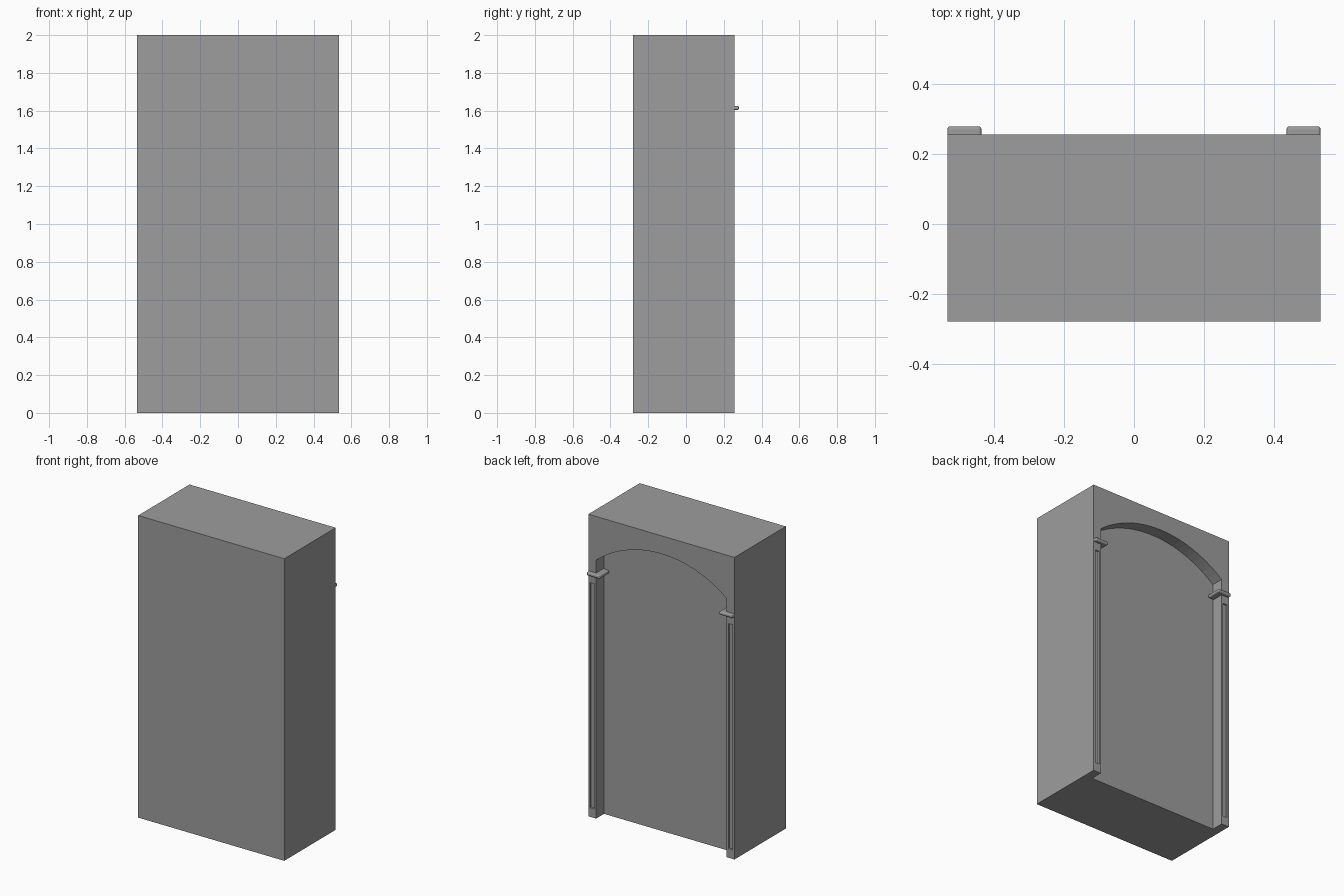
import bpy, bmesh, math, random

if "Cube" in bpy.data.objects:
    bpy.data.objects.remove(bpy.data.objects["Cube"])
random.seed(4)

W, YF, YR, YB = 0.535, -0.28, 0.175, 0.257   # half width, front, recess plane, back wall plane
PIL = 0.478                                   # inner edge of the pillars
RISE, CZ = 0.763, 1.117                       # arch radius and centre height
RING = 0.055                                  # arch stone height
CAPZ = 1.61

grey = bpy.data.materials.new("stone grey")
grey.diffuse_color = (0.34, 0.34, 0.34, 1)
grey.use_nodes = True
grey.node_tree.nodes["Principled BSDF"].inputs["Base Color"].default_value = grey.diffuse_color


def finish(bm, name):
    me = bpy.data.meshes.new(name)
    bm.to_mesh(me)
    bm.free()
    me.materials.append(grey)
    ob = bpy.data.objects.new(name, me)
    bpy.context.collection.objects.link(ob)
    return ob


def prism(bm, pts, y0, y1):
    """Extrude an x-z outline from y0 to y1."""
    f = bm.faces.new([bm.verts.new((x, y0, z)) for x, z in pts])
    r = bmesh.ops.extrude_face_region(bm, geom=[f])
    for v in r["geom"]:
        if isinstance(v, bmesh.types.BMVert):
            v.co.y = y1
    bmesh.ops.recalc_face_normals(bm, faces=bm.faces)


def rect(x0, x1, z0, z1):
    return [(x0, z0), (x1, z0), (x1, z1), (x0, z1)]


def arc(x, r):
    return CZ + math.sqrt(r * r - x * x)


def stone(bm, pts, d):
    """Chamfered facing stone on the back wall."""
    f = bm.faces.new([bm.verts.new((x, YB, z)) for x, z in pts])
    f.normal_update()
    if f.normal.y < 0:
        f.normal_flip()
    bmesh.ops.inset_region(bm, faces=[f], thickness=0.005, depth=d, use_even_offset=True)


def depth():
    return random.uniform(0.010, 0.018)


# main block
bm = bmesh.new()
prism(bm, rect(-W, W, 0, 2), YF, YR)
finish(bm, "wall_block")

# arch wall above the opening
bm = bmesh.new()
under = [(PIL * (1 - 2 * i / 24), arc(PIL * (1 - 2 * i / 24), RISE)) for i in range(25)]
prism(bm, [(-W, CAPZ), (-W, 2), (W, 2), (W, CAPZ), (PIL, CAPZ)] + under + [(-PIL, CAPZ)], YR, YB)
finish(bm, "arch_wall")

for s, side in ((-1, "left"), (1, "right")):
    # pillar with sunken panel
    bm = bmesh.new()
    prism(bm, rect(s * PIL, s * W, 0, CAPZ), YR, YB)
    back = max(bm.faces, key=lambda f: f.calc_center_median().y)
    bmesh.ops.inset_region(bm, faces=[back], thickness=0.018, depth=0)
    for v in back.verts:
        v.co.z = 0.06 if v.co.z < 0.8 else 1.55
    bmesh.ops.inset_region(bm, faces=[back], thickness=0.003, depth=-0.008)
    finish(bm, side + "_pillar")

    # rounded capital
    bm = bmesh.new()
    prism(bm, rect(s * 0.437, s * W, 1.603, 1.626), YR, 0.28)
    ob = finish(bm, side + "_capital")
    bev = ob.modifiers.new("round", "BEVEL")
    bev.width, bev.segments = 0.009, 3

    # stacked stones over the capital
    bm = bmesh.new()
    levels = [1.63, 1.71, 1.80, 1.86, 1.94, 2.006]
    for a, b in zip(levels, levels[1:]):
        stone(bm, rect(s * (PIL + 0.002), s * W, a, b - 0.006), random.uniform(0.006, 0.012))
    finish(bm, side + "_corner_stones")

    # irregular spandrel stones: x0, x1, lower and upper limits at both ends (None = arch ring)
    cells = [
        (0.004, 0.115, None, None, 2.0, 2.0),
        (0.121, 0.278, None, 1.955, 2.0, 2.0),
        (0.145, 0.278, None, None, 1.925, 1.947),
        (0.284, 0.425, 1.945, 1.965, 2.0, 2.0),
        (0.284, 0.350, None, None, 1.937, 1.947),
        (0.356, 0.425, None, None, 1.947, 1.957),
        (0.431, 0.474, 1.95, 1.945, 2.0, 2.0),
        (0.431, 0.474, 1.885, 1.875, 1.943, 1.938),
        (0.431, 0.474, None, None, 1.878, 1.868),
    ]
    bm = bmesh.new()
    for x0, x1, l0, l1, u0, u1 in cells:
        r = RISE + RING + 0.006
        low = []
        for i in range(4):
            t = i / 3
            x = x0 + (x1 - x0) * t
            if l0 is None and l1 is None:
                low.append((s * x, arc(x, r)))
        if not low:
            low = [(s * x0, arc(x0, r) if l0 is None else l0), (s * x1, l1)]
        stone(bm, low + [(s * x1, u1), (s * x0, u0)], depth())
    finish(bm, side + "_spandrel_stones")

# arch ring stones
bm = bmesh.new()
half = math.asin(0.474 / (RISE + RING))
N = 11
for i in range(N):
    a0 = -half + 2 * half * i / N + 0.004
    a1 = -half + 2 * half * (i + 1) / N - 0.004
    angles = [a0, (a0 + a1) / 2, a1]
    pts = [(RISE * math.sin(a), CZ + RISE * math.cos(a)) for a in angles]
    pts += [((RISE + RING) * math.sin(a), CZ + (RISE + RING) * math.cos(a)) for a in reversed(angles)]
    stone(bm, pts, depth())
finish(bm, "arch_ring_stones")
